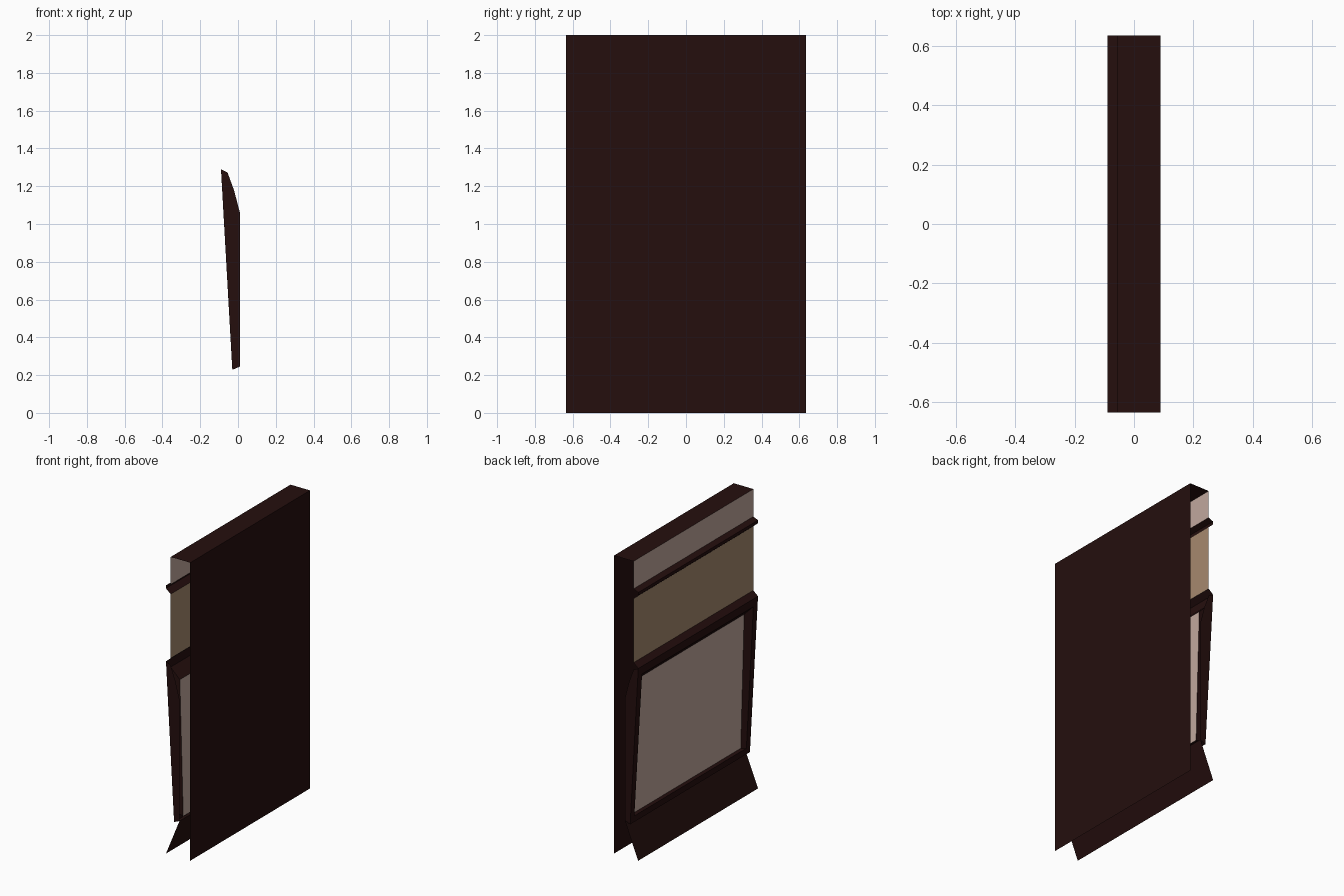
import bpy, bmesh

if "Cube" in bpy.data.objects:
    bpy.data.objects.remove(bpy.data.objects["Cube"])

HALF = 0.635   # half width along y


def material(name, rgb):
    m = bpy.data.materials.new(name)
    m.diffuse_color = (*rgb, 1)
    m.use_nodes = True
    m.node_tree.nodes["Principled BSDF"].inputs["Base Color"].default_value = m.diffuse_color
    return m


DARK = material("dark brown", (0.018, 0.0045, 0.0042))
PALE = material("pale grey", (0.53, 0.39, 0.34))
TAN = material("tan", (0.38, 0.25, 0.156))


def finish(name, bm, mat):
    me = bpy.data.meshes.new(name)
    bm.to_mesh(me)
    bm.free()
    me.materials.append(mat)
    ob = bpy.data.objects.new(name, me)
    bpy.context.collection.objects.link(ob)
    return ob


def strip(name, profile, mat):
    """Open sheet: an (x, z) profile swept across the full width."""
    bm = bmesh.new()
    rows = [[bm.verts.new((x, y, z)) for y in (HALF, -HALF)] for x, z in profile]
    for a, b in zip(rows, rows[1:]):
        bm.faces.new((a[0], b[0], b[1], a[1]))
    return finish(name, bm, mat)


def rect(bm, top, bottom):
    """Four corners from (x, z, half width) at the top and bottom."""
    (xt, zt, wt), (xb, zb, wb) = top, bottom
    return [bm.verts.new(c) for c in
            ((xt, wt, zt), (xb, wb, zb), (xb, -wb, zb), (xt, -wt, zt))]


# Shell: back sheet and top
strip("back_and_top", [(0.09, 0), (0.09, 2), (-0.055, 2)], DARK)

# Upper sign, trim rail and tan panel
strip("upper_sign", [(-0.055, 2), (-0.055, 1.815)], PALE)
strip("trim_rail", [(-0.055, 1.815), (-0.09, 1.80), (-0.09, 1.78), (-0.055, 1.75)], DARK)
strip("tan_panel", [(-0.055, 1.75), (-0.055, 1.32)], TAN)
strip("frame_ledge", [(-0.055, 1.32), (-0.09, 1.29)], DARK)

# Sloped lower panel
strip("kick_panel", [(-0.09, 0), (0.01, 0.245)], DARK)
strip("frame_underside", [(-0.03, 0.228), (0.01, 0.245)], DARK)

# Window frame: tilted front ring, recess walls and side cheeks
glass_top, glass_bottom = (-0.02, 1.168, 0.588), (0.008, 0.26, 0.592)
bm = bmesh.new()
loops = [rect(bm, (-0.09, 1.29, HALF), (-0.03, 0.228, HALF)),
         rect(bm, (-0.087, 1.235, 0.59), (-0.0325, 0.27, 0.594)),
         rect(bm, glass_top, glass_bottom)]
for a, b in zip(loops, loops[1:]):
    for i in range(4):
        j = (i + 1) % 4
        bm.faces.new((a[i], a[j], b[j], b[i]))
cheek = [(-0.09, 1.29), (-0.03, 0.228), (0.01, 0.245), (0.01, 1.06),
         (-0.02, 1.175), (-0.055, 1.272)]
for y in (HALF, -HALF):
    pts = cheek if y < 0 else cheek[::-1]
    bm.faces.new([bm.verts.new((x, y, z)) for x, z in pts])
finish("window_frame", bm, DARK)

# Window pane
bm = bmesh.new()
bm.faces.new(rect(bm, glass_top, glass_bottom))
finish("window_pane", bm, PALE)
